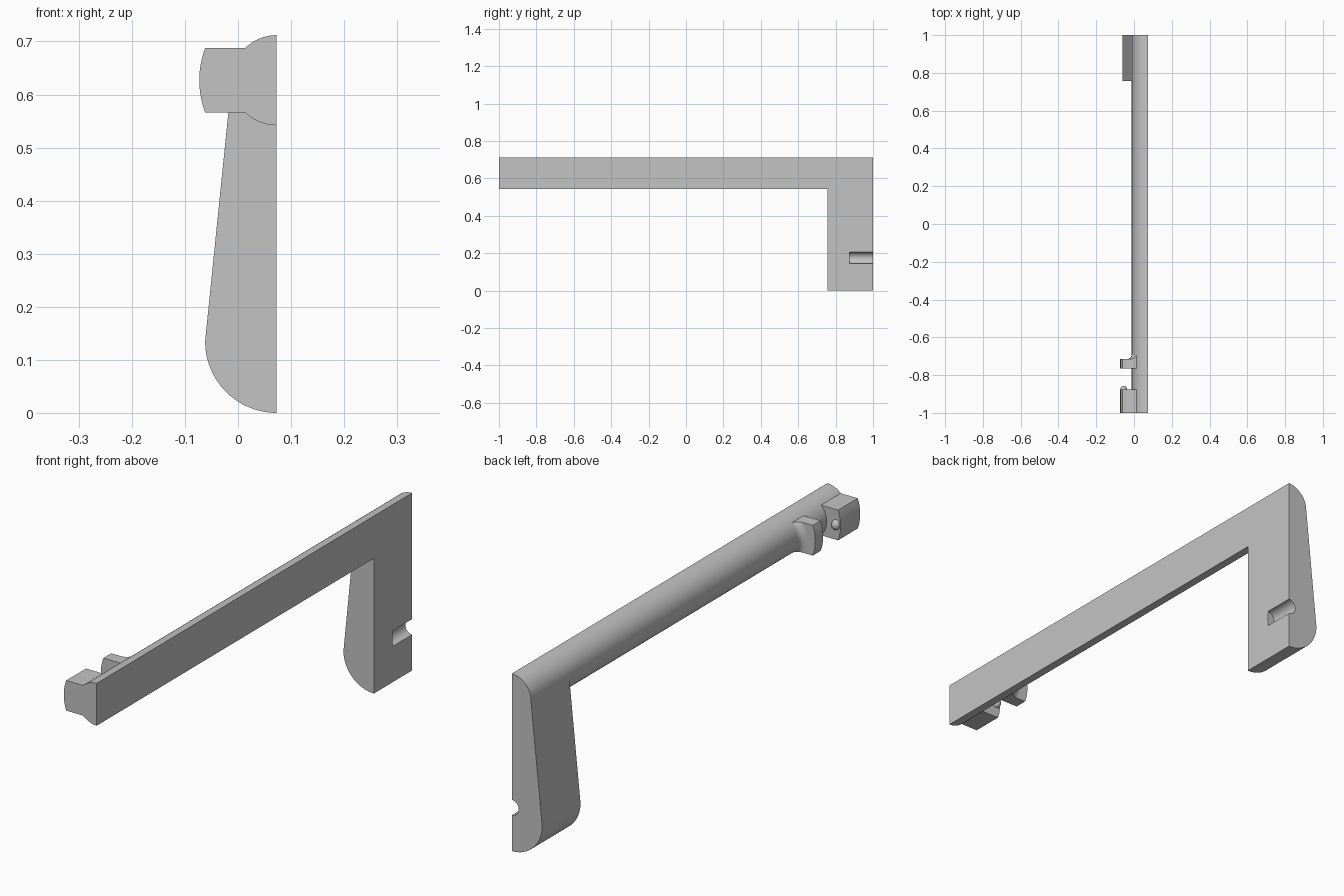
import bpy, bmesh, math

cube = bpy.data.objects.get("Cube")
if cube:
    bpy.data.objects.remove(cube, do_unlink=True)

grey = bpy.data.materials.new("plain grey")
grey.use_nodes = True
colour = (0.55, 0.55, 0.55, 1)
grey.diffuse_color = colour
grey.node_tree.nodes["Principled BSDF"].inputs["Base Color"].default_value = colour

FLAT = 0.073          # x of the flat side
AXIS = 0.627          # height of the bar axis
BAR_R = 0.085
LEG_Y = 0.757         # inner side of the leg
PEG_H = 0.0605        # half height of the pegs


def arc(cx, cz, r, start, end, steps):
    """Points on an arc, angles in degrees."""
    angles = [math.radians(start + (end - start) * i / steps) for i in range(steps + 1)]
    return [(cx + r * math.cos(a), cz + r * math.sin(a)) for a in angles]


def finish(obj):
    obj.data.materials.clear()
    obj.data.materials.append(grey)
    bpy.ops.object.select_all(action="DESELECT")
    obj.select_set(True)
    bpy.context.view_layer.objects.active = obj
    bpy.ops.object.shade_smooth_by_angle(angle=math.radians(25))
    return obj


def loft(name, sections):
    """Closed solid through rings with equal point counts."""
    bm = bmesh.new()
    rings = [[bm.verts.new(p) for p in s] for s in sections]
    for a, b in zip(rings, rings[1:]):
        for i in range(len(a)):
            j = (i + 1) % len(a)
            bm.faces.new((a[i], a[j], b[j], b[i]))
    bm.faces.new(rings[0])
    bm.faces.new(rings[-1])
    bmesh.ops.recalc_face_normals(bm, faces=bm.faces)
    mesh = bpy.data.meshes.new(name)
    bm.to_mesh(mesh)
    bm.free()
    obj = bpy.data.objects.new(name, mesh)
    bpy.context.collection.objects.link(obj)
    return finish(obj)


def extrude(name, profile, y0, y1):
    """Extrude an x-z profile along y."""
    return loft(name, [[(x, y, z) for x, z in profile] for y in (y0, y1)])


# Half-round bar
extrude("bar", arc(FLAT, AXIS, BAR_R, 90, 270, 32), -1, LEG_Y)

# Tapered leg with a rounded foot and a top that continues the bar
leg = extrude("leg", arc(FLAT, AXIS, BAR_R, 90, 180, 16)
              + arc(FLAT, 0.135, 0.135, 180, 270, 20), LEG_Y, 1)

# Half-round slot in the flat side of the leg
cutter = extrude("slot_cutter", arc(FLAT, 0.175, 0.031, 0, 345, 23), 0.875, 1.1)
cutter.hide_render = True
cut = leg.modifiers.new("slot", "BOOLEAN")
cut.operation = "DIFFERENCE"
cut.solver = "EXACT"
cut.object = cutter
bpy.context.view_layer.objects.active = leg
bpy.ops.object.modifier_apply(modifier=cut.name)
bpy.data.objects.remove(cutter, do_unlink=True)
finish(leg)

# Pegs with a bowed outer face
half = math.degrees(math.asin(PEG_H / 0.172))
peg = arc(0.099, AXIS, 0.172, 180 - half, 180 + half, 12)
peg += [(0.03, AXIS - PEG_H), (0.03, AXIS + PEG_H)]
extrude("end_peg", peg, -1, -0.875)
extrude("inner_peg", peg, -0.765, -0.715)

# Fillet that blends the inner peg into the round of the bar
curve = [(0.08, -0.72), (0.08, -0.69)] + arc(0.111, -0.689, 0.026, 180, 270, 8) + [(0.111, -0.72)]
sections = []
for i in range(13):
    dz = PEG_H * (i / 6 - 1)
    sections.append([(FLAT - math.sqrt(r * r - dz * dz), y, AXIS + dz) for r, y in curve])
loft("peg_fillet", sections)

# Small rounded catch on the end peg
bpy.ops.mesh.primitive_uv_sphere_add(segments=24, ring_count=12, radius=0.017,
                                     location=(-0.054, -0.874, AXIS))
catch = bpy.context.object
catch.name = "catch"
catch.scale.z = 1.2
finish(catch)
